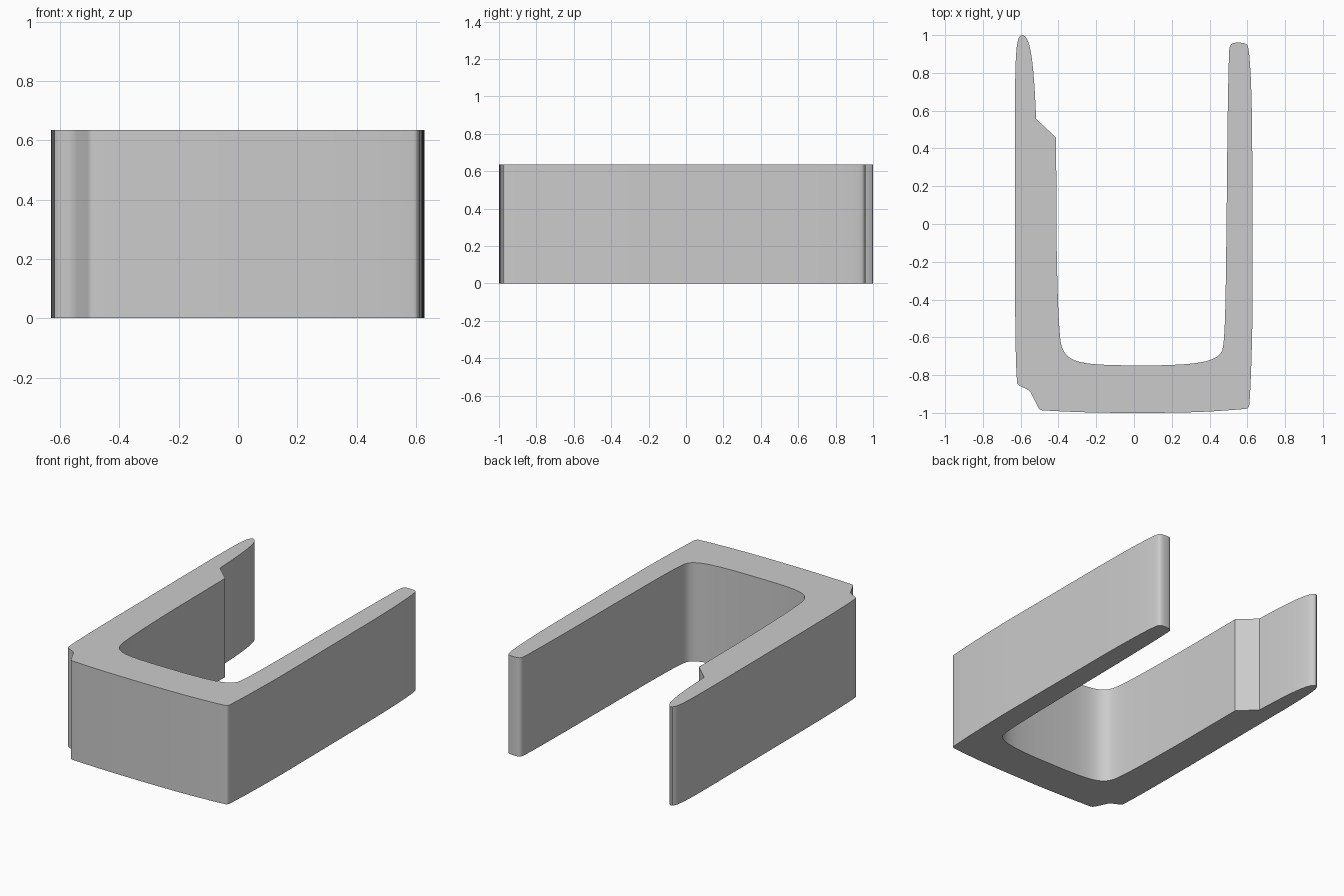
import bpy, bmesh
from mathutils import Vector
from mathutils.geometry import interpolate_bezier

HEIGHT = 0.635

# Outline of the U clip, clockwise: 1 pair = straight line, 3 pairs = Bezier
start = (-0.618, -0.845)
path = [
    # left arm: outer side, rounded tip, tapered inner side
    [(-0.63, -0.75), (-0.63, -0.35), (-0.63, 0.0)],
    [(-0.63, 0.66)],
    [(-0.628, 0.90), (-0.625, 1.0), (-0.592, 1.0)],
    [(-0.545, 1.0), (-0.53, 0.84), (-0.518, 0.556)],
    # step and inner side
    [(-0.412, 0.457)],
    [(-0.411, 0.0)],
    [(-0.408, -0.25), (-0.403, -0.50), (-0.389, -0.62)],
    [(-0.373, -0.73), (-0.30, -0.745), (-0.06, -0.748)],
    [(0.14, -0.748)],
    [(0.34, -0.743), (0.44, -0.73), (0.467, -0.67)],
    [(0.485, -0.61), (0.485, -0.35), (0.49, 0.0)],
    # right arm with blunt tip
    [(0.494, 0.45), (0.497, 0.75), (0.504, 0.92)],
    [(0.507, 0.955), (0.518, 0.96), (0.55, 0.96)],
    [(0.575, 0.96), (0.597, 0.958), (0.603, 0.94)],
    [(0.615, 0.90), (0.625, 0.70), (0.626, 0.40)],
    [(0.628, -0.45)],
    [(0.624, -0.70), (0.618, -0.85), (0.611, -0.955)],
    # base with notched corner
    [(0.608, -0.975), (0.60, -0.977), (0.59, -0.979)],
    [(0.40, -0.995), (0.30, -1.0), (0.0, -1.0)],
    [(-0.25, -1.0), (-0.36, -0.993), (-0.48, -0.987)],
    [(-0.50, -0.986), (-0.503, -0.978), (-0.509, -0.968)],
    [(-0.545, -0.895)],
    [(-0.56, -0.868), (-0.60, -0.868), start],
]

outline = [Vector(start).to_3d()]
for seg in path:
    p = [Vector(q).to_3d() for q in seg]
    outline += interpolate_bezier(outline[-1], *p, 10)[1:] if len(p) == 3 else p
outline.pop()

# Extrude the outline upwards
bm = bmesh.new()
base = bm.faces.new([bm.verts.new(v) for v in outline])
top = bmesh.ops.extrude_face_region(bm, geom=[base], use_keep_orig=True)["geom"]
for v in top:
    if isinstance(v, bmesh.types.BMVert):
        v.co.z += HEIGHT
bmesh.ops.recalc_face_normals(bm, faces=bm.faces[:])
mesh = bpy.data.meshes.new("u_clip")
bm.to_mesh(mesh)
bm.free()
clip = bpy.data.objects.new("u_clip", mesh)
bpy.context.collection.objects.link(clip)

bpy.context.view_layer.objects.active = clip
clip.select_set(True)
bpy.ops.object.shade_smooth_by_angle(angle=0.5)
